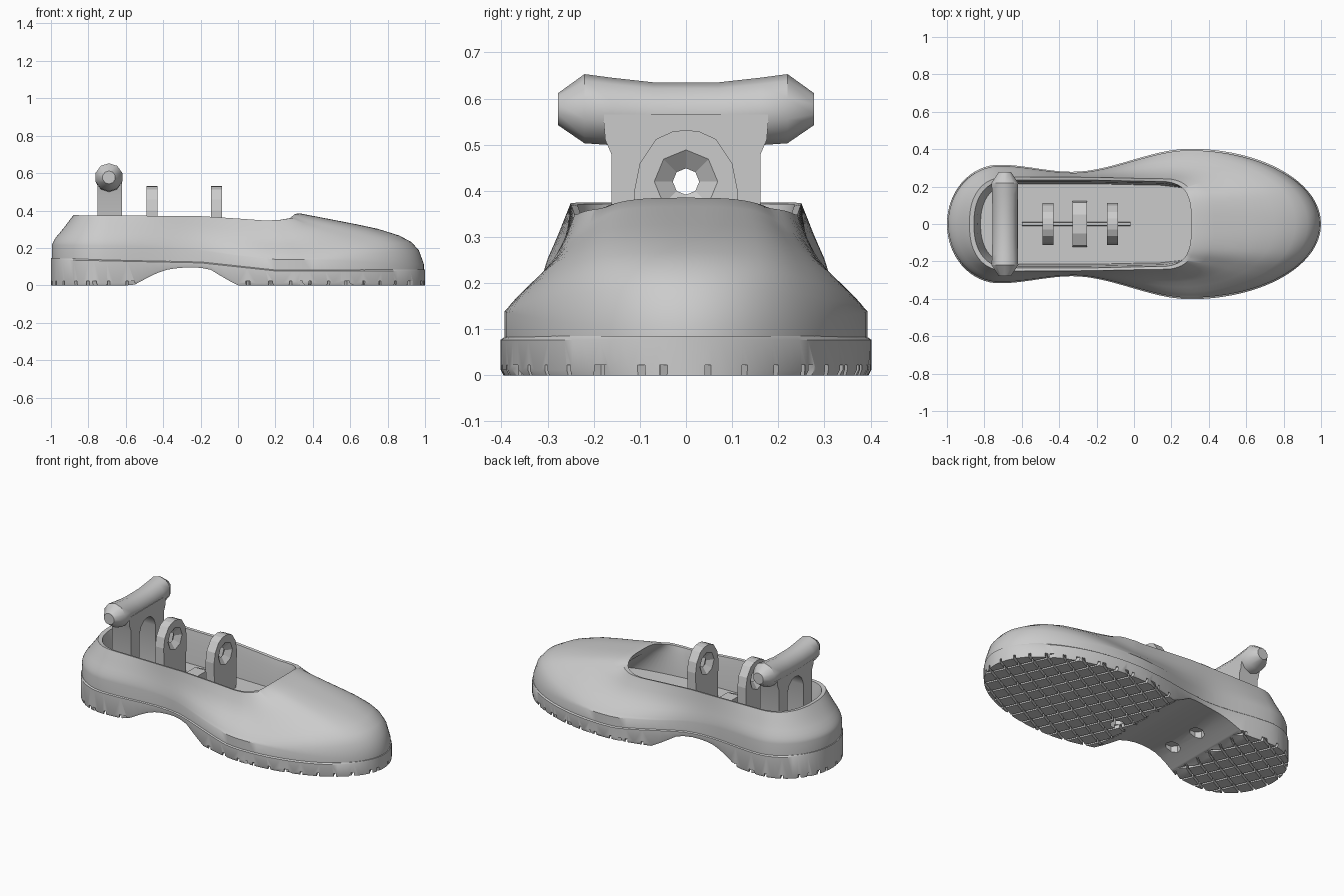
import bpy, bmesh, math
from mathutils import Matrix

cube = bpy.data.objects.get("Cube")
if cube:
    bpy.data.objects.remove(cube)

grey = bpy.data.materials.new("plain grey")
grey.use_nodes = True
grey.diffuse_color = (0.6, 0.6, 0.6, 1)
grey.node_tree.nodes["Principled BSDF"].inputs["Base Color"].default_value = (0.6, 0.6, 0.6, 1)


def lerp(table, x):
    if x <= table[0][0]:
        return table[0][1]
    for (x0, a), (x1, b) in zip(table, table[1:]):
        if x <= x1:
            return a + (b - a) * (x - x0) / (x1 - x0)
    return table[-1][1]


def ease(x0, x1, x):
    t = min(1, max(0, (x - x0) / (x1 - x0)))
    return t * t * (3 - 2 * t)


def finish(name, bm):
    bmesh.ops.recalc_face_normals(bm, faces=bm.faces)
    mesh = bpy.data.meshes.new(name)
    bm.to_mesh(mesh)
    bm.free()
    mesh.materials.append(grey)
    obj = bpy.data.objects.new(name, mesh)
    bpy.context.collection.objects.link(obj)
    return obj


def loft(name, rings):
    """Skin a closed solid through rings with equal point counts."""
    bm = bmesh.new()
    loops = [[bm.verts.new(p) for p in ring] for ring in rings]
    n = len(loops[0])
    for a, b in zip(loops, loops[1:]):
        for i in range(n):
            j = (i + 1) % n
            bm.faces.new((a[i], a[j], b[j], b[i]))
    bm.faces.new(loops[0])
    bm.faces.new(loops[-1])
    return finish(name, bm)


def activate(obj):
    bpy.ops.object.select_all(action='DESELECT')
    obj.select_set(True)
    bpy.context.view_layer.objects.active = obj


def cut(obj, cutter):
    cutter.hide_render = True
    mod = obj.modifiers.new("cut", 'BOOLEAN')
    mod.operation = 'DIFFERENCE'
    mod.solver = 'EXACT'
    mod.object = cutter
    activate(obj)
    bpy.ops.object.modifier_apply(modifier=mod.name)
    bpy.data.objects.remove(cutter)


def smooth(obj, angle=35):
    activate(obj)
    bpy.ops.object.shade_smooth_by_angle(angle=math.radians(angle))


def mirrored(half):
    """Close a half profile (side, height) symmetrically."""
    return half + [(-a, b) for a, b in reversed(half) if a > 1e-6]


# Shared curves along the length
ARCH = [(-.56, 0), (-.47, .048), (-.4, .08), (-.32, .093), (-.25, .097), (-.2, .094),
        (-.14, .082), (-.08, .042), (0, 0)]
SEAM = [(-1, .145), (-.2, .128), (.2, .085), (1, .085)]
RIM_HEIGHT = [(-.88, .375), (-.2, .37), (0, .357), (.14, .347), (.22, .349), (.3, .362), (.33, .385)]


def width(x):
    """Half width of the plan: elliptical heel and toe, eased waist."""
    if x < -.72:
        return .317 * math.sqrt(max(0, 1 - ((x + .72) / .28) ** 2))
    if x > .3:
        return .402 * math.sqrt(max(0, 1 - ((x - .3) / .7) ** 2))
    return .317 - .038 * ease(-.72, -.33, x) + .123 * ease(-.33, .3, x)


# Sole with raised arch
rings = []
for i in range(65):
    x = -math.cos(math.pi * (i + .25) / 64.5)
    w, zb, zt = width(x), lerp(ARCH, x), lerp(SEAM, x)
    prof = mirrored([(w * .985, zb), (w, zb + .012), (w, zt - .008), (w * .97, zt)])
    rings.append([(x, y, z) for y, z in prof])
sole = loft("sole", rings)


# Tread grooves, one cutter per direction
def grooves(angle, spacing):
    bm = bmesh.new()
    turn = Matrix.Rotation(math.radians(angle), 4, 'Z')
    for i in range(-14, 15):
        place = turn @ Matrix.Translation((i * spacing, 0, 0)) @ Matrix.Diagonal((.013, 3, .044, 1))
        bmesh.ops.create_cube(bm, size=1, matrix=place)
    return finish("groove_cutter", bm)


cut(sole, grooves(24, .095))
cut(sole, grooves(-62, .085))

# Drain recesses under the arch
for x, y in ((.065, -.065), (-.41, -.155), (-.41, .05)):
    bm = bmesh.new()
    bmesh.ops.create_cone(bm, cap_ends=True, segments=7, radius1=.042, radius2=.042,
                          depth=.2, matrix=Matrix.Translation((x, y, 0)))
    cut(sole, finish("drain_cutter", bm))
smooth(sole)

# Upper: columns run from the sole edge to the rim of the foot opening
STEPS = [0, 0, .04, .1, .2, .37, .55, .7, .85, 1]
SIDE = [0, .26, .28, .32, .38, .47, .56, .66, .79, 1]
HEEL = [0, .36, .42, .47, .54, .63, .73, .82, .91, 1]
TOE = [0, .15, .38, .52, .63, .74, .82, .88, .94, 1]


def power(v, e):
    return max(0, v) ** e


def column(x, rx, ry, toe):
    """One half-side column: outer wall, rim, inner wall and hollow toe."""
    ox, oy = x * .994, width(x) * .98
    base, top = lerp(SEAM, x) - .02, lerp(RIM_HEIGHT, rx)
    heel = 1 - ease(-.6, .05, x)
    pts = []
    for f, s, h, t in zip(STEPS, SIDE, HEEL, TOE):
        v = s + (h - s) * heel + (t - s) * toe
        pts.append((ox + (rx - ox) * f, oy + (ry - oy) * f, base + (top - base) * v))
    for sx, sy, under, z in ((.96, .94, 0, top - .003), (.93, .9, .09, .3), (.9, .86, .26, .17)):
        pts.append((-.28 + (rx + .28) * sx + under * toe, ry * sy, z))
    return pts


columns = []
for i in range(17):                       # heel quarter
    a = math.pi / 2 * (1 - i / 16)
    columns.append(column(-.72 - .28 * math.sin(a), -.68 - .2 * power(math.sin(a), .85),
                          .25 * power(math.cos(a), .85), 0))
for i in range(1, 20):                    # waist
    x, rx = -.72 + 1.02 * i / 20, -.68 + .865 * i / 20
    columns.append(column(x, rx, .25 - .008 * ease(-.3, .185, rx), 0))
for i in range(23):                       # toe quarter
    a = math.pi / 2 * i / 22
    b = math.radians(11) + math.radians(79) * i / 22
    columns.append(column(.3 + .7 * math.sin(a), .1 + .23 * power(math.sin(b), .6),
                          .244 * power(math.cos(b), .6), ease(0, 1.15, a)))
columns += [[(x, -y, z) for x, y, z in c] for c in reversed(columns[1:-1])]
upper = loft("upper", list(zip(*columns)))
smooth(upper, 40)


# Upright plates across the width
def plate(name, x0, x1, profile):
    return loft(name, [[(x, y, z) for y, z in profile] for x in (x0, x1)])


# Lugs with a hole that flares towards both faces
LUG = mirrored([(.105, .16), (.112, .4), (.1, .46), (.065, .512), (.03, .528), (0, .532)])
for name, x in (("rear_lug", -.46), ("front_lug", -.115)):
    lug = plate(name, x - .029, x + .029, LUG)
    for side in (-1, 1):
        bm = bmesh.new()
        bmesh.ops.create_cone(bm, cap_ends=True, segments=8, radius1=.095, radius2=.026, depth=.05,
                              matrix=Matrix.Translation((x + side * .023, 0, .42))
                              @ Matrix.Rotation(-side * math.pi / 2, 4, 'Y'))
        cut(lug, finish("hole_cutter", bm))

# Low block and ridge on the inner floor
plate("floor_block", -.33, -.25, mirrored([(.125, .16), (.115, .22), (.05, .25)]))
plate("floor_ridge", -.6, -.02, mirrored([(.012, .16), (.008, .2)]))

# Heel pull: pillar with arched opening and a grip bar
pillar = plate("heel_pillar", -.75, -.62,
               mirrored([(.162, .16), (.162, .48), (.175, .51), (.18, .565)]))
cut(pillar, plate("arch_cutter", -.9, -.5,
                  mirrored([(.08, .1), (.08, .42), (.06, .47), (.03, .495), (0, .5)])))
smooth(pillar)

bar_half = [(0, .565, .07), (.07, .565, .07), (.16, .572, .073), (.22, .578, .075), (.277, .577, .035)]
bar = [(-y, z, r) for y, z, r in reversed(bar_half[1:])] + bar_half
grip = loft("heel_grip", [[(-.69 + r * math.sin(k * math.tau / 10), y, z + r * math.cos(k * math.tau / 10))
                           for k in range(10)] for y, z, r in bar])
smooth(grip, 37)
